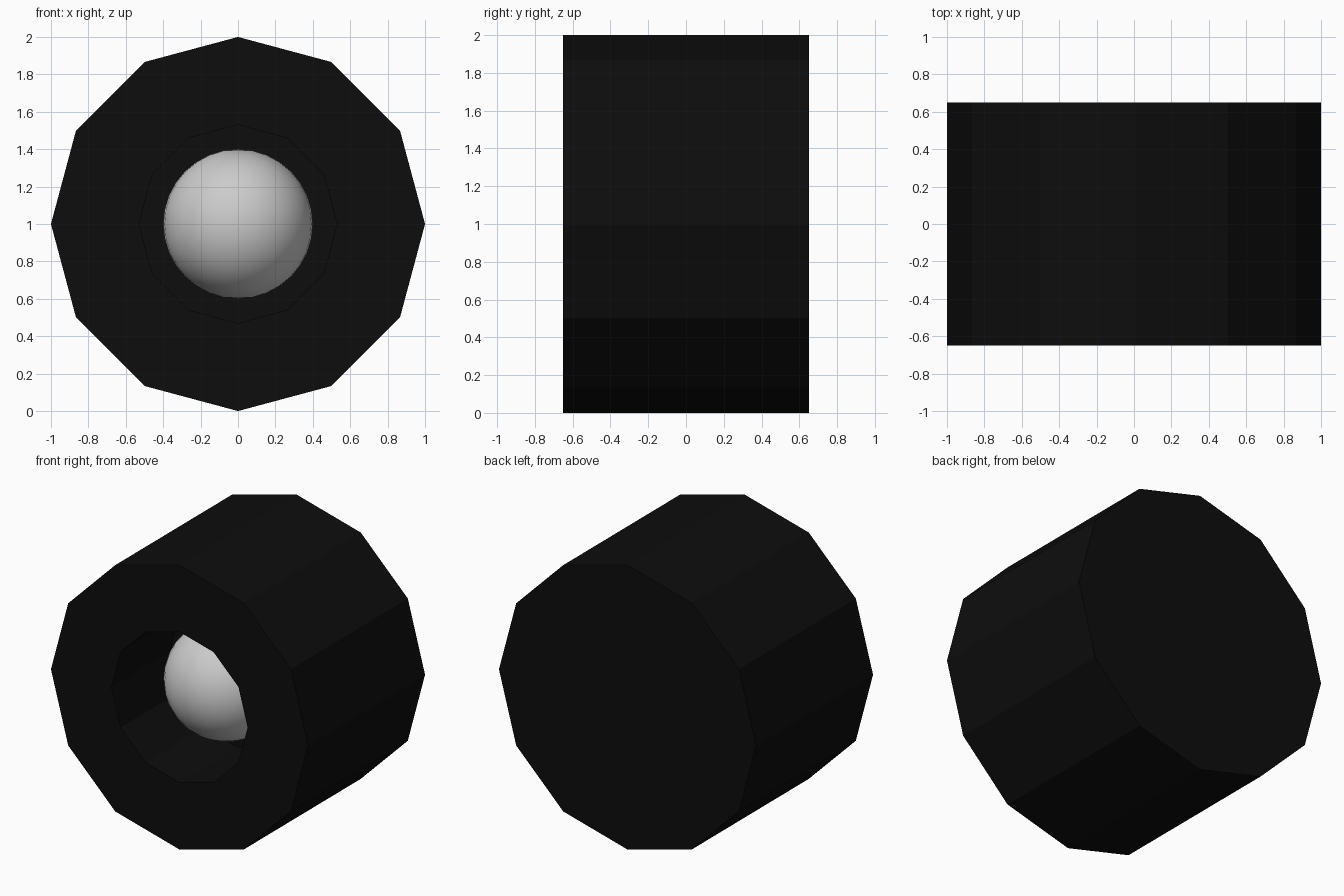
import bpy, bmesh
from math import radians
from mathutils import Matrix

if "Cube" in bpy.data.objects:
    bpy.data.objects.remove(bpy.data.objects["Cube"])

HALF = 0.65      # half depth along y
SIDES = 12
HOLE_R = 0.53
FLOOR_Y = 0.0    # bottom of the recess


def ring(bm, radius, y):
    """Twelve-sided ring around the y axis, centred at z = 1."""
    m = Matrix.Translation((0, y, 1)) @ Matrix.Rotation(radians(90), 4, 'X')
    return bmesh.ops.create_circle(bm, segments=SIDES, radius=radius, matrix=m)["verts"]


def bridge(bm, a, b):
    for i in range(SIDES):
        j = (i + 1) % SIDES
        bm.faces.new((a[i], a[j], b[j], b[i]))


# Dark twelve-sided housing with a round recess in the front
bm = bmesh.new()
rings = [ring(bm, 1, HALF), ring(bm, 1, -HALF),
         ring(bm, HOLE_R, -HALF), ring(bm, HOLE_R, FLOOR_Y)]
for a, b in zip(rings, rings[1:]):
    bridge(bm, a, b)
bm.faces.new(rings[0])
bm.faces.new(rings[-1])
bmesh.ops.recalc_face_normals(bm, faces=bm.faces)
mesh = bpy.data.meshes.new("housing")
bm.to_mesh(mesh)
bm.free()
housing = bpy.data.objects.new("housing", mesh)
bpy.context.collection.objects.link(housing)

black = bpy.data.materials.new("black")
black.diffuse_color = (0.004, 0.004, 0.004, 1)
black.use_nodes = True
black.node_tree.nodes["Principled BSDF"].inputs["Base Color"].default_value = black.diffuse_color
mesh.materials.append(black)

# Smooth ball seated in the recess
bpy.ops.mesh.primitive_uv_sphere_add(segments=32, ring_count=16, radius=0.4,
                                     location=(0, -0.13, 1))
bpy.context.object.name = "ball"
bpy.ops.object.shade_smooth()
